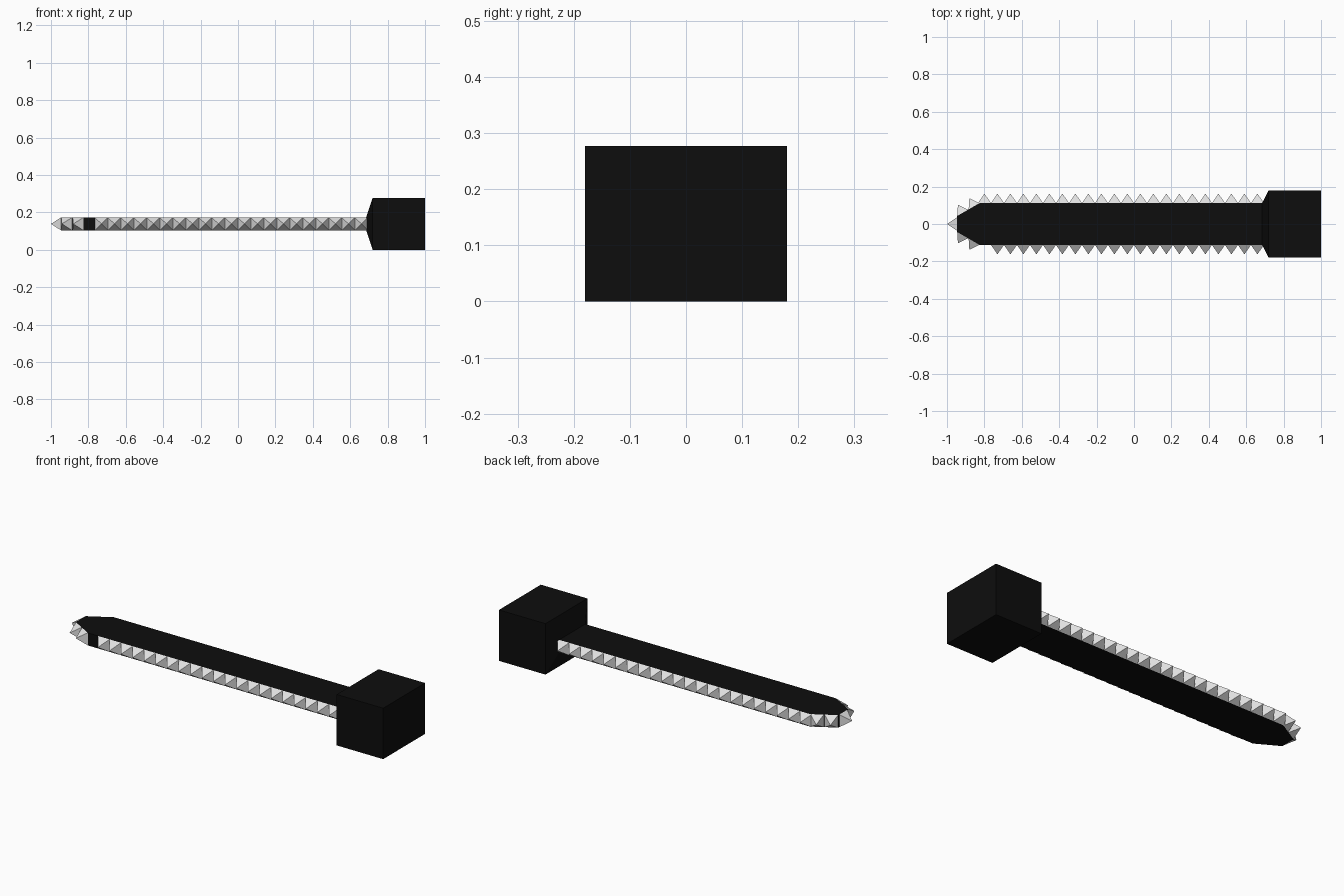
import bpy, bmesh, math
from mathutils import Matrix, Vector

if "Cube" in bpy.data.objects:
    bpy.data.objects.remove(bpy.data.objects["Cube"])

ZC = 0.1385      # centre height
HW, HT = 0.112, 0.034   # blade half width and half thickness
PITCH = 0.0695   # tooth spacing


def material(name, v):
    m = bpy.data.materials.new(name)
    m.diffuse_color = (v, v, v, 1)
    m.use_nodes = True
    m.node_tree.nodes["Principled BSDF"].inputs["Base Color"].default_value = m.diffuse_color
    return m


black = material("black", 0.004)
steel = material("light steel", 0.75)


def finish(name, bm, mat):
    bmesh.ops.recalc_face_normals(bm, faces=bm.faces)
    me = bpy.data.meshes.new(name)
    bm.to_mesh(me)
    bm.free()
    me.materials.append(mat)
    ob = bpy.data.objects.new(name, me)
    bpy.context.collection.objects.link(ob)
    return ob


# Flat blade bar with chamfered tip
bm = bmesh.new()
outline = [(0.69, -HW), (0.69, HW), (-0.825, HW), (-0.947, 0.042),
           (-0.947, -0.042), (-0.825, -HW)]
face = bm.faces.new([bm.verts.new((x, y, ZC - HT)) for x, y in outline])
ext = bmesh.ops.extrude_face_region(bm, geom=[face])
bmesh.ops.translate(bm, vec=(0, 0, 2 * HT),
                    verts=[v for v in ext["geom"] if isinstance(v, bmesh.types.BMVert)])
finish("blade_bar", bm, black)

# Handle block, with its blade-side end tapering to the bar
bm = bmesh.new()
sections = [(0.685, HW, HT), (0.72, 0.18, ZC), (1.0, 0.18, ZC)]
rings = [[bm.verts.new((x, sy * hy, ZC + sz * hz))
          for sy, sz in ((-1, -1), (1, -1), (1, 1), (-1, 1))]
         for x, hy, hz in sections]
for a, b in zip(rings, rings[1:]):
    for i in range(4):
        j = (i + 1) % 4
        bm.faces.new((a[i], a[j], b[j], b[i]))
bm.faces.new(rings[0])
bm.faces.new(rings[-1])
finish("handle_block", bm, black)


# Pyramid teeth around the bar edge
def tooth(bm, x, y, direction, half=PITCH / 2, height=0.05):
    out = Vector((direction[0], direction[1], 0)).normalized()
    side = Vector((-out.y, out.x, 0))
    up = Vector((0, 0, 1))
    c = Vector((x, y, ZC))
    base = [bm.verts.new(c + side * a * half + up * b * HT)
            for a, b in ((-1, -1), (1, -1), (1, 1), (-1, 1))]
    apex = bm.verts.new(c + out * height)
    bm.faces.new(base)
    for i in range(4):
        bm.faces.new((base[i], base[(i + 1) % 4], apex))


bm = bmesh.new()
for s, count in ((1, 22), (-1, 21)):
    for i in range(count):
        tooth(bm, 0.66 - i * PITCH, s * HW, (0, s))
    # two teeth on each chamfer of the tip
    for t in (0.25, 0.75):
        tooth(bm, -0.947 + 0.122 * t, s * (0.042 + 0.07 * t), (-0.07, s * 0.122), half=0.033)
tooth(bm, -0.947, 0, (-1, 0), height=0.053)
finish("saw_teeth", bm, steel)
